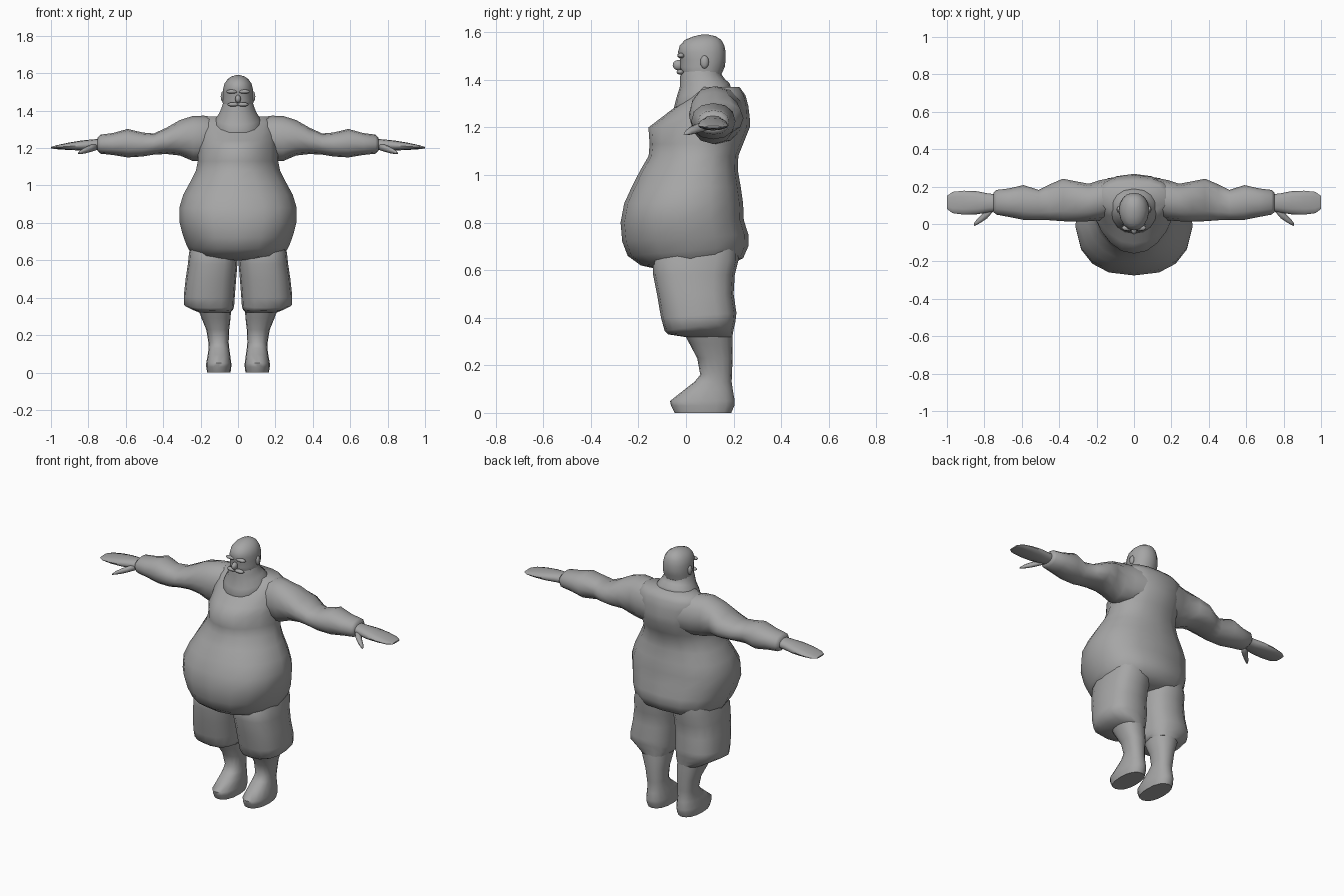
import bpy, bmesh, math
from mathutils import Vector

grey = bpy.data.materials.new("plain grey")
grey.diffuse_color = (0.38, 0.38, 0.38, 1)


def oval(u0, u1, v0, v1, n, e, taper=0.0):
    """Rounded-square section; taper narrows the low-v (front) side."""
    cu, cv, ru, rv = (u0 + u1) / 2, (v0 + v1) / 2, (u1 - u0) / 2, (v1 - v0) / 2
    pts = []
    for i in range(n):
        a = 2 * math.pi * i / n
        c, s = math.cos(a), math.sin(a)
        u = math.copysign(abs(c) ** (2 / e), c)
        v = math.copysign(abs(s) ** (2 / e), s)
        pts.append((cu + ru * u * (1 - taper * max(0, -v)), cv + rv * v))
    return pts


def zring(z, x0, x1, y0, y1, e=2.3, taper=0.0, drop=0.0, n=16):
    """Horizontal section whose front sinks by drop."""
    return [Vector((x, y, z - drop * (y1 - y) / (y1 - y0)))
            for x, y in oval(x0, x1, y0, y1, n, e, taper)]


def xring(x, y0, y1, z0, z1, e=2.2, n=12):
    return [Vector((x, y, z)) for y, z in oval(y0, y1, z0, z1, n, e)]


def finish(name, bm, mirror, angle=60):
    bmesh.ops.recalc_face_normals(bm, faces=bm.faces)
    me = bpy.data.meshes.new(name)
    bm.to_mesh(me)
    bm.free()
    me.materials.append(grey)
    ob = bpy.data.objects.new(name, me)
    bpy.context.collection.objects.link(ob)
    if mirror:
        ob.modifiers.new("mirror", 'MIRROR').use_mirror_merge = False
    bpy.ops.object.select_all(action='DESELECT')
    ob.select_set(True)
    bpy.context.view_layer.objects.active = ob
    bpy.ops.object.shade_smooth_by_angle(angle=math.radians(angle))
    return ob


def loft(name, rings, mirror=False):
    bm = bmesh.new()
    vs = [[bm.verts.new(p) for p in r] for r in rings]
    n = len(vs[0])
    for a, b in zip(vs, vs[1:]):
        for i in range(n):
            j = (i + 1) % n
            bm.faces.new((a[i], a[j], b[j], b[i]))
    bm.faces.new(vs[0])
    bm.faces.new(vs[-1])
    return finish(name, bm, mirror)


def blob(name, pos, size, mirror=False):
    bm = bmesh.new()
    bmesh.ops.create_uvsphere(bm, u_segments=10, v_segments=6, radius=1)
    for v in bm.verts:
        v.co = Vector(pos) + Vector([v.co[i] * size[i] for i in range(3)])
    return finish(name, bm, mirror)


# Torso: seat, belly, chest and sloping shoulders (z, half width, front, back, squareness, taper, drop)
torso = [(0.62, 0.20, -0.10, 0.18, 2.3, 0.1, 0.02), (0.65, 0.25, -0.19, 0.24, 2.4, 0.15, 0.03),
         (0.70, 0.275, -0.245, 0.262, 2.5, 0.15, 0.04), (0.75, 0.295, -0.268, 0.262, 2.5, 0.12, 0.03),
         (0.81, 0.313, -0.275, 0.243, 2.5, 0.08, 0.01), (0.88, 0.314, -0.26, 0.24, 2.5, 0.08, 0),
         (0.95, 0.293, -0.228, 0.23, 2.4, 0.12, 0), (1.02, 0.255, -0.192, 0.218, 2.4, 0.18, 0),
         (1.08, 0.225, -0.157, 0.22, 2.3, 0.25, 0), (1.13, 0.215, -0.153, 0.24, 2.3, 0.3, 0),
         (1.20, 0.215, -0.158, 0.268, 2.3, 0.3, 0), (1.24, 0.215, -0.105, 0.268, 2.3, 0.3, 0),
         (1.29, 0.212, -0.04, 0.262, 2.4, 0.2, 0), (1.335, 0.205, 0.02, 0.25, 2.5, 0.1, 0),
         (1.37, 0.17, 0.06, 0.225, 2.5, 0, 0)]
loft("torso", [zring(z, -w, w, f, b, e, t, d) for z, w, f, b, e, t, d in torso])

# Short baggy trousers, one leg mirrored
trousers = [(0.71, 0.01, 0.24, -0.10, 0.22, 0), (0.64, 0.0, 0.262, -0.14, 0.22, 0),
            (0.58, 0.003, 0.268, -0.138, 0.205, 0), (0.50, 0.010, 0.28, -0.122, 0.20, 0),
            (0.42, 0.017, 0.29, -0.105, 0.212, 0.02), (0.385, 0.02, 0.29, -0.09, 0.208, 0.04),
            (0.35, 0.024, 0.25, -0.075, 0.20, 0.02), (0.32, 0.04, 0.205, -0.01, 0.195, 0)]
loft("trouser_leg", [zring(z, a, b, f, k, 2.6, 0, d) for z, a, b, f, k, d in trousers], True)

# Lower leg flowing into the shoe
shin = [(0.36, 0.035, 0.22, -0.02, 0.195), (0.29, 0.04, 0.195, 0.015, 0.196),
        (0.23, 0.047, 0.17, 0.047, 0.196), (0.16, 0.05, 0.158, 0.06, 0.193),
        (0.13, 0.047, 0.157, 0.035, 0.192), (0.095, 0.042, 0.162, -0.01, 0.197),
        (0.05, 0.036, 0.17, -0.067, 0.205), (0.03, 0.036, 0.17, -0.063, 0.203),
        (0.0, 0.04, 0.165, -0.048, 0.19)]
loft("lower_leg_and_shoe", [zring(z, a, b, f, k, 2.3) for z, a, b, f, k in shin], True)

# Sleeved arm with cuff (x, front, back, bottom, top)
arm = [(0.10, 0.05, 0.25, 1.14, 1.36), (0.18, 0.02, 0.235, 1.13, 1.373), (0.24, 0.015, 0.215, 1.13, 1.372),
       (0.31, 0.012, 0.228, 1.16, 1.35), (0.38, 0.015, 0.242, 1.168, 1.31), (0.45, 0.02, 0.212, 1.165, 1.278),
       (0.51, 0.022, 0.182, 1.155, 1.283), (0.59, 0.022, 0.208, 1.15, 1.302), (0.67, 0.038, 0.19, 1.163, 1.28),
       (0.735, 0.05, 0.182, 1.17, 1.272), (0.75, 0.062, 0.168, 1.185, 1.255)]
loft("arm", [xring(*r) for r in arm], True)

# Flat mitten hand and thumb
hand = [(0.735, 0.07, 0.158, 1.19, 1.25), (0.79, 0.06, 0.165, 1.188, 1.245), (0.84, 0.052, 0.175, 1.187, 1.24),
        (0.91, 0.05, 0.178, 1.19, 1.228), (0.97, 0.058, 0.172, 1.194, 1.215), (1.0, 0.08, 0.15, 1.198, 1.206)]
loft("hand", [xring(*r) for r in hand], True)
thumb = [(0.755, 0.065, 0.11, 1.19, 1.225), (0.785, 0.03, 0.085, 1.18, 1.218),
         (0.815, 0.01, 0.05, 1.172, 1.205), (0.84, -0.005, 0.025, 1.168, 1.19), (0.855, -0.01, 0.005, 1.168, 1.176)]
loft("thumb", [xring(*r, n=8) for r in thumb], True)

# Beard and collar draped over the chest (z back, half width, front, back, drop)
collar = [(1.34, 0.125, -0.045, 0.185, 0.075), (1.365, 0.13, -0.05, 0.19, 0.08),
          (1.385, 0.122, -0.04, 0.183, 0.06), (1.405, 0.10, -0.026, 0.162, 0.035),
          (1.425, 0.088, -0.026, 0.148, 0.02), (1.45, 0.08, -0.022, 0.15, 0.02)]
loft("beard_collar", [zring(z, -w, w, f, b, 2.2, 0.1, d) for z, w, f, b, d in collar])

# Bald head
head = [(1.39, 0.075, 0.0, 0.145), (1.425, 0.081, -0.02, 0.15), (1.455, 0.082, -0.026, 0.163),
        (1.485, 0.081, -0.025, 0.167), (1.515, 0.08, -0.034, 0.167), (1.545, 0.072, -0.026, 0.161),
        (1.568, 0.056, -0.004, 0.148), (1.583, 0.034, 0.032, 0.125), (1.59, 0.012, 0.066, 0.095)]
loft("head", [zring(z, -w, w, f, b, 2.2, 0.12) for z, w, f, b in head])

# Face features
blob("nose", (0, -0.032, 1.462), (0.016, 0.024, 0.022))
blob("brow", (0.033, -0.021, 1.502), (0.034, 0.016, 0.011), True)
blob("moustache", (0.026, -0.024, 1.433), (0.032, 0.016, 0.011), True)
blob("ear", (0.082, 0.078, 1.475), (0.011, 0.018, 0.028), True)
